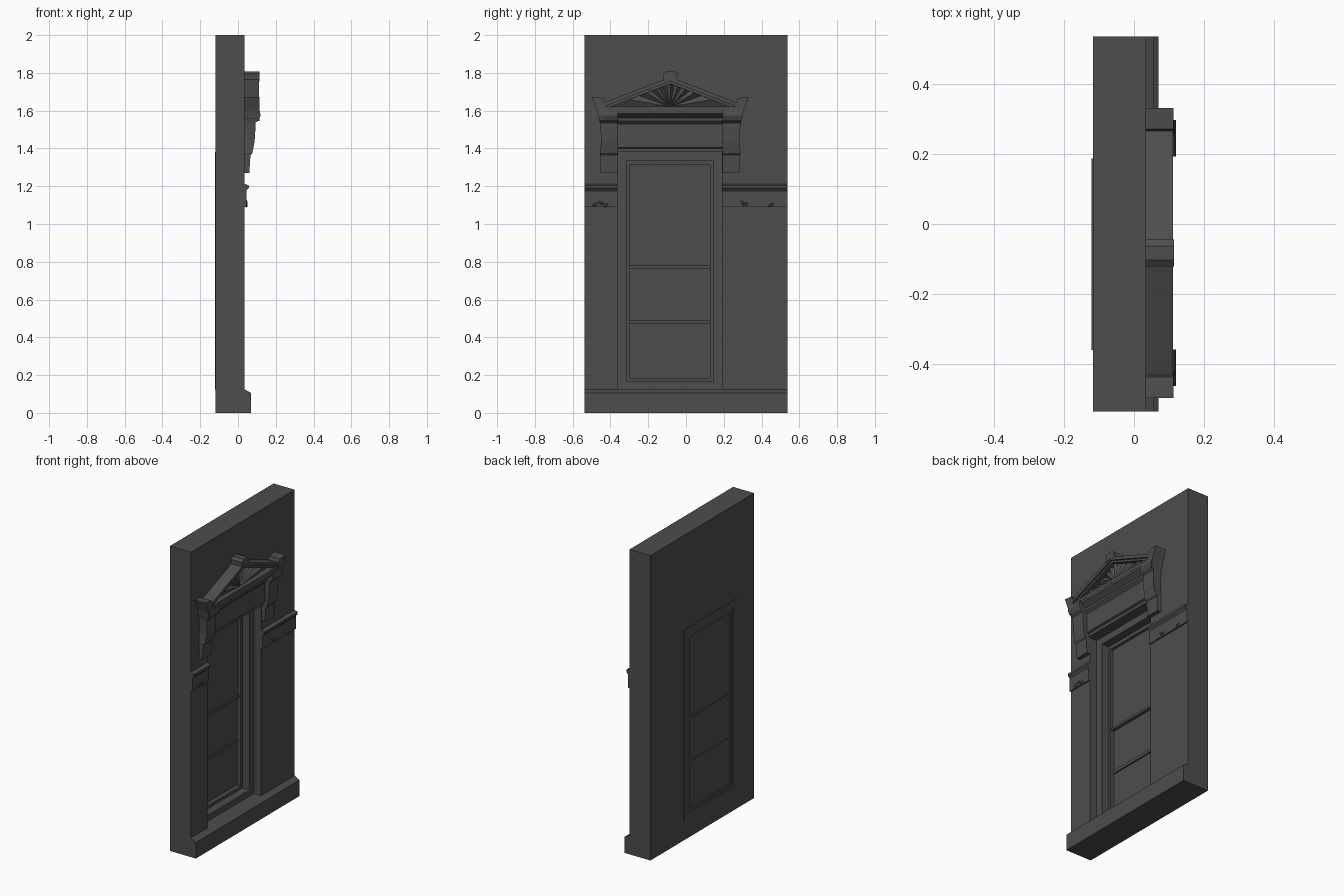
import bpy, bmesh, math
from mathutils import Vector

if "Cube" in bpy.data.objects:
    bpy.data.objects.remove(bpy.data.objects["Cube"])

C = -0.083           # centre line of the hood
WALL = 0.034         # front plane of the wall
END = 0.537          # half width of the wall

stone = bpy.data.materials.new("dark_stone")
stone.diffuse_color = (0.075, 0.075, 0.075, 1)
stone.use_nodes = True
stone.node_tree.nodes["Principled BSDF"].inputs["Base Color"].default_value = stone.diffuse_color


def finish(name, bm):
    bmesh.ops.recalc_face_normals(bm, faces=bm.faces)
    me = bpy.data.meshes.new(name)
    bm.to_mesh(me)
    bm.free()
    me.materials.append(stone)
    ob = bpy.data.objects.new(name, me)
    bpy.context.collection.objects.link(ob)
    return ob


def prism(name, pts, a, b, axis):
    """Extrude a profile: (y,z) points along x, or (x,z) points along y."""
    bm = bmesh.new()
    place = (lambda p, t: (t, p[0], p[1])) if axis == 'x' else (lambda p, t: (p[0], t, p[1]))
    face = bm.faces.new([bm.verts.new(place(p, a)) for p in pts])
    ext = bmesh.ops.extrude_face_region(bm, geom=[face], use_keep_orig=True)
    move = Vector((b - a, 0, 0)) if axis == 'x' else Vector((0, b - a, 0))
    bmesh.ops.translate(bm, vec=move, verts=[v for v in ext['geom'] if isinstance(v, bmesh.types.BMVert)])
    return finish(name, bm)


def box(name, x0, x1, y0, y1, z0, z1):
    return prism(name, [(y0, z0), (y1, z0), (y1, z1), (y0, z1)], x0, x1, 'x')


def loft(name, loops, closed):
    """Skin a list of four-point loops; closed joins last to first, else capped."""
    bm = bmesh.new()
    rings = [[bm.verts.new(p) for p in lp] for lp in loops]
    n = len(rings)
    for i in range(n if closed else n - 1):
        r, s = rings[i], rings[(i + 1) % n]
        for j in range(4):
            k = (j + 1) % 4
            bm.faces.new((r[j], r[k], s[k], s[j]))
    if not closed:
        bm.faces.new(rings[0])
        bm.faces.new(rings[-1])
    return finish(name, bm)


def rect(x, y0, y1, z0, z1):
    return [(x, y0, z0), (x, y1, z0), (x, y1, z1), (x, y0, z1)]


def frame(name, x0, x1, outer, inner):
    return loft(name, [rect(x0, *outer), rect(x1, *outer), rect(x1, *inner), rect(x0, *inner)], True)


# Wall with a stepped window opening
full = (-END, END, 0, 2)
open1 = (-0.363, 0.19, 0.125, 1.38)
open2 = (-0.313, 0.146, 0.165, 1.335)
loft("wall", [rect(-0.118, *full), rect(WALL, *full), rect(WALL, *open1), rect(-0.018, *open1),
              rect(-0.018, *open2), rect(-0.118, *open2)], True)

# Plinth along the foot of the wall
prism("plinth", [(WALL, 0), (0.07, 0), (0.07, 0.105), (WALL, 0.125)], -END, END, 'y')

# Window frame, sashes, glass and rails
inner = (-0.298, 0.128, 0.185, 1.312)
frame("window_frame", -0.118, -0.07, open2, inner)
frame("inside_trim", -0.121, -0.117, (-0.36, 0.187, 0.125, 1.38), open2)
box("upper_glass", -0.112, -0.088, -0.298, 0.128, 0.77, 1.312)
box("lower_glass", -0.112, -0.098, -0.298, 0.128, 0.185, 0.77)
box("meeting_rail", -0.115, -0.078, -0.298, 0.128, 0.765, 0.78)
box("lower_rail", -0.115, -0.088, -0.298, 0.128, 0.472, 0.492)

# Belt course either side of the window, with small carved leaves
belt = [(WALL, 1.09), (0.044, 1.09), (0.044, 1.175), (0.05, 1.183), (0.057, 1.19), (0.057, 1.205), (WALL, 1.212)]
prism("belt_left", belt, -END, -0.363, 'y')
prism("belt_right", belt, 0.19, END, 'y')
for y, z, tilt in [(-0.48, 1.105, 0.5), (-0.45, 1.112, -0.4), (-0.425, 1.1, 0.8),
                   (0.30, 1.112, -0.9), (0.315, 1.105, 0.4), (0.45, 1.102, 0.6)]:
    bpy.ops.mesh.primitive_ico_sphere_add(subdivisions=1, radius=1, location=(0.044, y, z), rotation=(tilt, 0, 0))
    leaf = bpy.context.object
    leaf.name = "carved_leaf"
    leaf.scale = (0.008, 0.018, 0.008)
    leaf.data.materials.append(stone)

# Lintel with frieze and stepped cornice
prism("lintel", [(WALL, 1.38), (0.047, 1.38), (0.047, 1.40), (0.06, 1.405), (0.06, 1.53), (0.075, 1.545),
                 (0.075, 1.56), (0.095, 1.575), (0.107, 1.585), (0.107, 1.605), (WALL, 1.605)],
      C - 0.28, C + 0.28, 'y')

# Brackets and flared corner ears
sections = [(1.27, 0.37, 0.06), (1.365, 0.37, 0.066), (1.375, 0.373, 0.076), (1.395, 0.37, 0.08),
            (1.44, 0.366, 0.088), (1.50, 0.369, 0.092), (1.535, 0.373, 0.092), (1.55, 0.376, 0.11),
            (1.575, 0.38, 0.12), (1.605, 0.38, 0.114)]
for side, s in (("left", -1), ("right", 1)):
    loft("bracket_" + side, [[(WALL, C + s * 0.2765, z), (x, C + s * 0.2765, z), (x, C + s * d, z), (WALL, C + s * d, z)]
                             for z, d, x in sections], False)
    ear = [(0.30, 1.60), (0.370, 1.545), (0.38, 1.56), (0.388, 1.60), (0.415, 1.672), (0.355, 1.667), (0.34, 1.61)]
    prism("ear_" + side, [(C + s * d, z) for d, z in ear], WALL, 0.113, 'x')


# Pediment: base, two raking mouldings and the crowning block
def chevron(name, d, low, high, thick, x):
    pts = [(-d, low), (0, high), (d, low), (d, low - thick), (0, high - thick), (-d, low - thick)]
    prism(name, [(C + y, z) for y, z in pts], WALL, x, 'x')


box("pediment_base", WALL, 0.108, C - 0.36, C + 0.36, 1.60, 1.622)
chevron("rake_outer", 0.365, 1.638, 1.778, 0.022, 0.112)
chevron("rake_inner", 0.355, 1.622, 1.758, 0.016, 0.1)
prism("crown_block", [(C + y, z) for y, z in [(-0.035, 1.755), (-0.038, 1.795), (-0.02, 1.808), (0.02, 1.808),
                                             (0.038, 1.795), (0.035, 1.755), (0, 1.765)]], WALL, 0.114, 'x')

# Pleated sunburst filling the pediment
bm = bmesh.new()
hub = bm.verts.new((0.08, C, 1.62))
rim = []
for i in range(19):
    a = math.pi * i / 18
    r = 0.126 / (math.sin(a) + 0.364 * abs(math.cos(a)))
    rim.append(bm.verts.new((0.088 if i % 2 else 0.058, C + r * math.cos(a), 1.62 + r * math.sin(a))))
for p, q in zip(rim, rim[1:]):
    bm.faces.new((hub, p, q))
finish("sunburst", bm)
